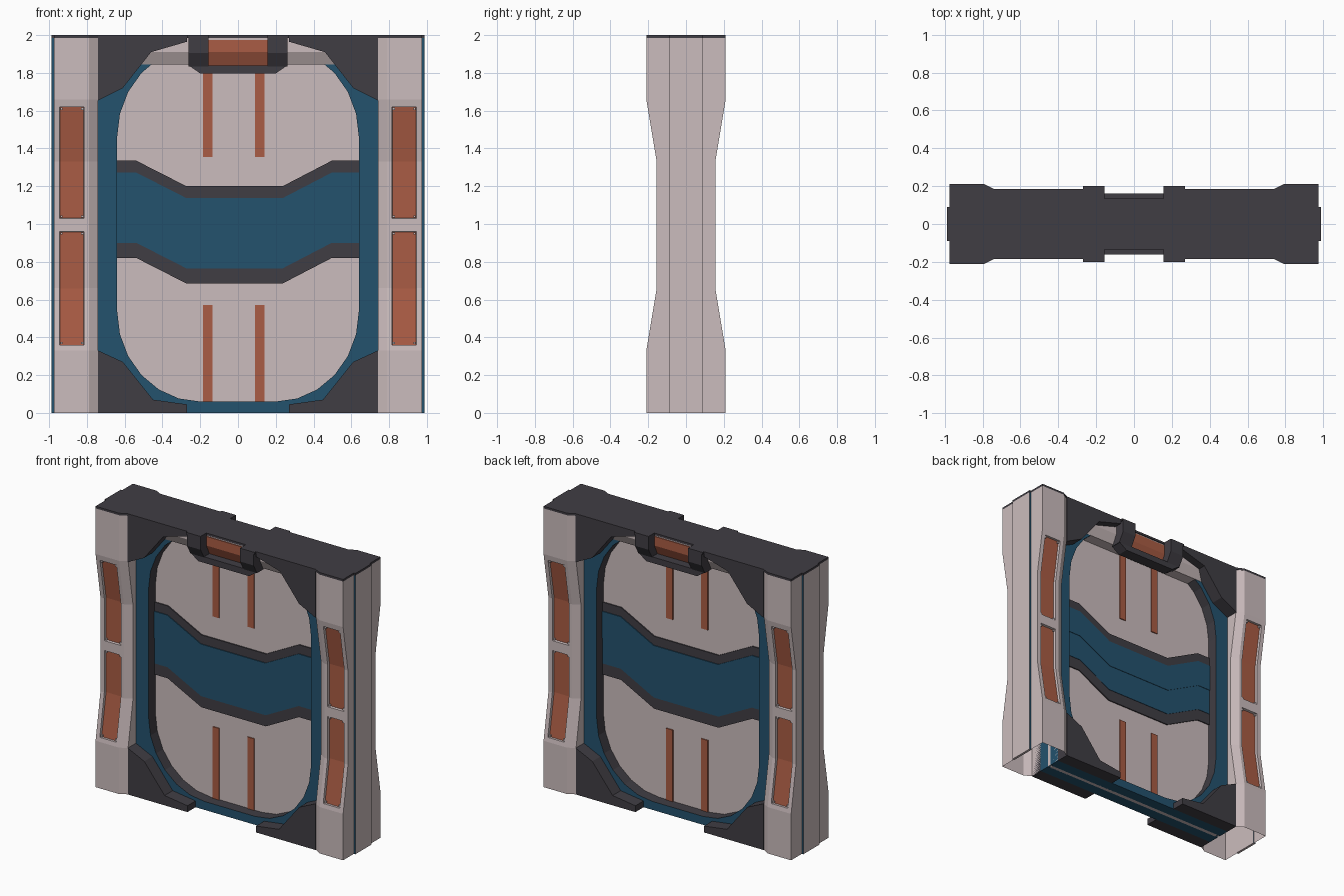
import bpy, bmesh, math

if "Cube" in bpy.data.objects:
    bpy.data.objects.remove(bpy.data.objects["Cube"])


def material(name, rgb):
    m = bpy.data.materials.new(name)
    m.diffuse_color = (*rgb, 1)
    m.use_nodes = True
    m.node_tree.nodes["Principled BSDF"].inputs["Base Color"].default_value = m.diffuse_color
    return m


BEIGE = material("pale beige", (0.60, 0.505, 0.51))
DARK = material("charcoal", (0.051, 0.047, 0.057))
BLUE = material("deep blue", (0.017, 0.084, 0.155))
ORANGE = material("rust orange", (0.40, 0.107, 0.058))


def finish(name, bm, mats, mirror):
    bmesh.ops.recalc_face_normals(bm, faces=bm.faces)
    mesh = bpy.data.meshes.new(name)
    bm.to_mesh(mesh)
    bm.free()
    for m in mats:
        mesh.materials.append(m)
    ob = bpy.data.objects.new(name, mesh)
    bpy.context.collection.objects.link(ob)
    if any(mirror):
        mod = ob.modifiers.new("Mirror", 'MIRROR')
        mod.use_axis = (mirror[0], mirror[1], False)
        mod.use_mirror_merge = False
    return ob


def prism(name, pts, axis, lo, hi, mats, mirror=(False, True), rule=None):
    """Extrude a 2D outline along an axis between lo and hi."""
    place = {'x': lambda u, v, t: (t, u, v),
             'y': lambda u, v, t: (u, t, v),
             'z': lambda u, v, t: (u, v, t)}[axis]
    bm = bmesh.new()
    a = [bm.verts.new(place(u, v, lo)) for u, v in pts]
    b = [bm.verts.new(place(u, v, hi)) for u, v in pts]
    bm.faces.new(a)
    bm.faces.new(b)
    for i in range(len(pts)):
        j = (i + 1) % len(pts)
        bm.faces.new((a[i], a[j], b[j], b[i]))
    bmesh.ops.recalc_face_normals(bm, faces=bm.faces)
    if rule:
        for f in bm.faces:
            f.material_index = rule(f)
    return finish(name, bm, mats, mirror)


def rect(x0, x1, z0, z1):
    return [(x0, z0), (x1, z0), (x1, z1), (x0, z1)]


TOP = 1.985
BOTH = (True, True)

# Side pillars: waisted shells, open below, with recessed orange panels
def depth(z):
    d = abs(z - 0.995)
    return 0.155 + 0.055 * min(1, max(0, (d - 0.335) / 0.33))


levels = [0, 0.33, 0.36, 0.66, 0.96, 1.03, 1.33, 1.62, 1.66, TOP]
bm = bmesh.new()
rows = []
for z in levels:
    y = depth(z)
    section = [(0.74, 0.0), (0.74, y - 0.03), (0.79, y), (0.815, y),
               (0.945, y), (0.975, y), (0.975, 0.0)]
    rows.append([bm.verts.new((px, -py, z)) for px, py in section])
recess = {2: [], 5: []}
for r in range(len(rows) - 1):
    for c in range(6):
        f = bm.faces.new((rows[r][c], rows[r][c + 1], rows[r + 1][c + 1], rows[r + 1][c]))
        if c == 3 and r in (2, 3, 5, 6):
            recess[2 if r < 4 else 5].append(f)
bmesh.ops.recalc_face_normals(bm, faces=bm.faces)
if recess[2][0].normal.y > 0:
    bmesh.ops.reverse_faces(bm, faces=bm.faces)
for faces in recess.values():
    bmesh.ops.inset_region(bm, faces=faces, thickness=0.003, depth=-0.016,
                           use_even_offset=True, use_boundary=True)
    for f in faces:
        f.material_index = 1
finish("side_pillar", bm, [BEIGE, ORANGE], BOTH)

# Corner studs on the recessed panels
for z in (0.37, 0.95, 1.04, 1.61):
    for x in (0.825, 0.935):
        y = depth(z)
        prism("panel_stud", rect(x - 0.006, x + 0.006, z - 0.006, z + 0.006), 'y',
              -y + 0.006, -y + 0.03, [BEIGE], BOTH)

# Outer side rib with blue flanks
prism("side_rib", [(0.97, -0.09), (0.987, -0.09), (0.987, 0.09), (0.97, 0.09)], 'z',
      0, TOP, [BEIGE, BLUE], (True, False), lambda f: int(abs(f.normal.y) > 0.5))

# Top cap following the plan outline
half = [(0.987, 0.09), (0.975, 0.09), (0.975, 0.21), (0.79, 0.21), (0.74, 0.185),
        (0.27, 0.185), (0.27, 0.2), (0.155, 0.2), (0.155, 0.135)]
front = half + [(-x, y) for x, y in reversed(half)]
prism("top_cap", front + [(x, -y) for x, y in reversed(front)], 'z', TOP, 2.0,
      [DARK], (False, False))

# Blue frame with rounded opening and dark inner walls
arc = []
for cz, s, order in ((1.46, 1, range(6, -1, -1)), (0.54, -1, range(7))):
    for k in order:
        a = math.radians(15 * k)
        arc.append((0.2 + 0.44 * math.cos(a), cz + s * 0.48 * math.sin(a)))
outline = [(0, 0), (0.74, 0), (0.74, TOP), (0, TOP), (0, 1.94)] + arc + [(0, 0.06)]


def frame_rule(f):
    c = f.calc_center_median()
    wall = abs(f.normal.y) < 0.5
    return int(wall and c.x < 0.7 and 0.04 < c.z < 1.96)


prism("door_frame", outline, 'y', -0.092, -0.012, [BLUE, DARK], BOTH, frame_rule)

# Door leaf
prism("door_leaf", rect(-0.72, 0.72, 0, TOP), 'y', -0.015, 0.015, [BEIGE], (False, False))


# Stepped centre band: dark trim with two blue halves
def step_line(z_side, drop=0.135):
    return [(-0.66, z_side), (-0.538, z_side), (-0.273, z_side - drop),
            (0.236, z_side - drop), (0.496, z_side), (0.66, z_side)]


def band(name, bottom, top, y, mat):
    prism(name, step_line(bottom) + step_line(top)[::-1], 'y', -y, -0.012, [mat])


band("band_trim", 0.82, 1.335, 0.023, DARK)
band("band_upper", 1.083, 1.272, 0.029, BLUE)
band("band_lower", 0.90, 1.083, 0.026, BLUE)

# Orange stripes on the leaf
for x in (-0.16, 0.115):
    for z0, z1 in ((0.05, 0.57), (1.355, 1.86)):
        prism("leaf_stripe", rect(x - 0.026, x + 0.026, z0, z1), 'y', -0.022, -0.012, [ORANGE])

# Dark corner brackets
prism("bottom_bracket", [(0.74, 0), (0.74, 0.33), (0.61, 0.27), (0.45, 0.07),
                         (0.27, 0.045), (0.27, 0)], 'y', -0.183, -0.09, [DARK], BOTH)
prism("top_bracket", [(0.74, TOP), (0.74, 1.655), (0.61, 1.72), (0.46, 1.91),
                      (0.27, 1.965), (0.27, TOP)], 'y', -0.185, -0.09, [DARK], BOTH)

# Beige lintel with sloped underside
prism("lintel", [(-0.01, 1.845), (-0.094, 1.845), (-0.128, 1.91), (-0.128, TOP), (-0.01, TOP)],
      'x', -0.53, 0.53, [BEIGE])

# Latch: orange plate, dark side blocks and lower lip
prism("latch_plate", [(-0.05, 1.838), (-0.1, 1.838), (-0.134, 1.91), (-0.134, 1.975),
                      (-0.05, 1.975)], 'x', -0.157, 0.157, [ORANGE])
prism("latch_block", [(-0.09, 1.835), (-0.16, 1.835), (-0.2, 1.905), (-0.2, TOP),
                      (-0.09, TOP)], 'x', 0.155, 0.262, [DARK], BOTH)
prism("latch_lip", [(-0.262, 1.84), (-0.2, 1.797), (0.2, 1.797), (0.262, 1.84)],
      'y', -0.16, -0.08, [DARK])
